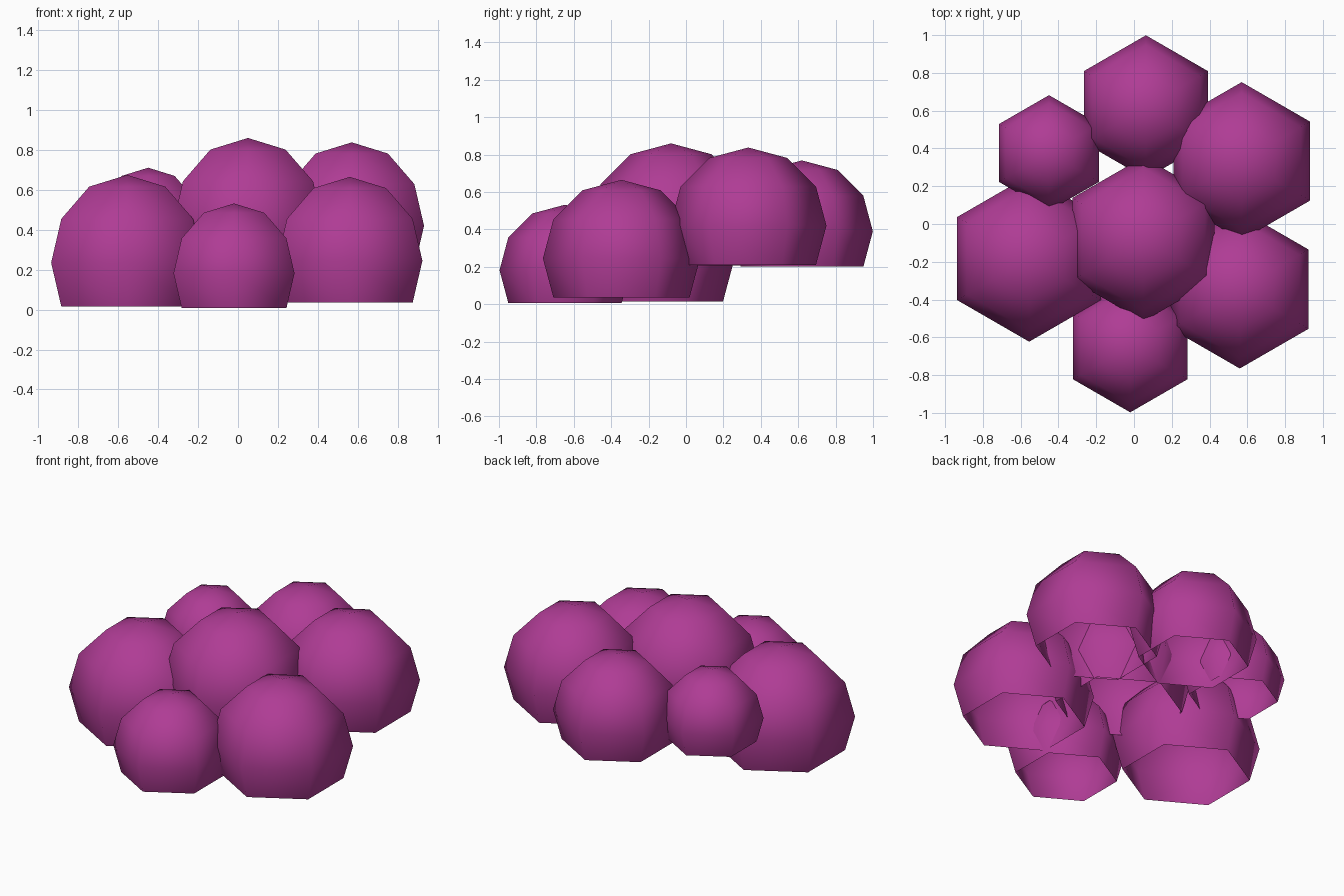
import bpy, bmesh
from math import radians
from mathutils import Matrix

if "Cube" in bpy.data.objects:
    bpy.data.objects.remove(bpy.data.objects["Cube"])

mat = bpy.data.materials.new("berry_purple")
mat.diffuse_color = (0.43, 0.045, 0.30, 1)
mat.use_nodes = True
mat.node_tree.nodes["Principled BSDF"].inputs["Base Color"].default_value = mat.diffuse_color


def dome(name, x, y, z, r):
    """Six-sided sphere, point towards the front, open below its -30 degree ring."""
    bm = bmesh.new()
    bmesh.ops.create_uvsphere(bm, u_segments=6, v_segments=6, radius=r)
    # turn so that a corner lies on the y axis
    on_y = any(abs(v.co.x) < 1e-4 and abs(v.co.y) > 0.1 * r for v in bm.verts)
    if not on_y:
        bmesh.ops.rotate(bm, verts=bm.verts, matrix=Matrix.Rotation(radians(30), 3, 'Z'))
    # cut away the underside
    low = [v for v in bm.verts if v.co.z < -0.6 * r]
    bmesh.ops.delete(bm, geom=low, context='VERTS')
    for f in bm.faces:
        f.smooth = True
    me = bpy.data.meshes.new(name)
    bm.to_mesh(me)
    bm.free()
    me.materials.append(mat)
    ob = bpy.data.objects.new(name, me)
    ob.location = (x, y, z)
    bpy.context.collection.objects.link(ob)


# clump of domes: name, centre, radius
for part in [
    ("centre_dome", 0.05, -0.08, 0.425, 0.435),
    ("front_dome", -0.02, -0.647, 0.182, 0.35),
    ("front_left_dome", -0.555, -0.183, 0.235, 0.44),
    ("front_right_dome", 0.56, -0.345, 0.245, 0.42),
    ("back_right_dome", 0.57, 0.333, 0.42, 0.418),
    ("back_dome", 0.063, 0.62, 0.39, 0.379),
    ("back_left_dome", -0.45, 0.376, 0.405, 0.306),
]:
    dome(*part)
